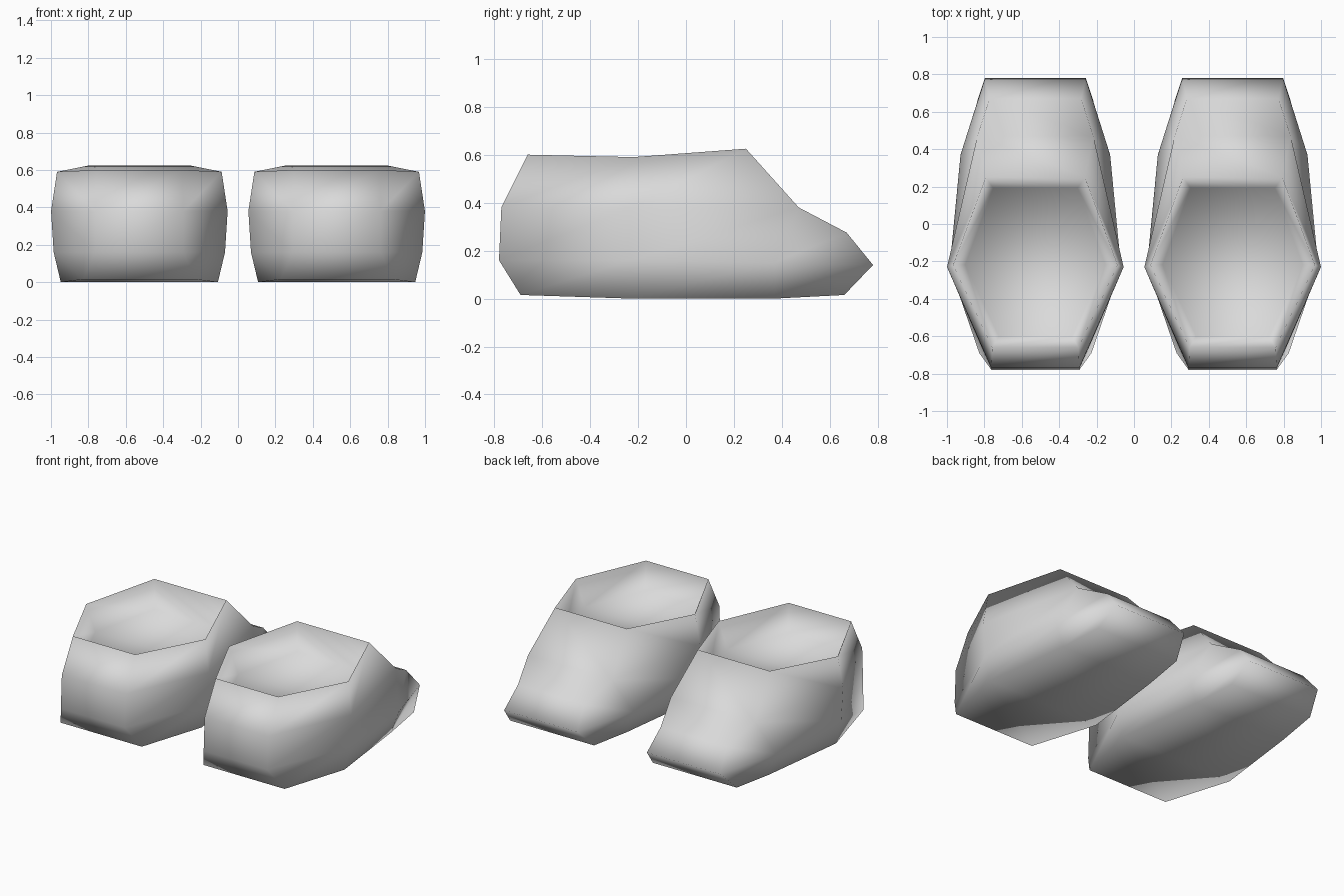
import bpy
import bmesh

if "Cube" in bpy.data.objects:
    bpy.data.objects.remove(bpy.data.objects["Cube"], do_unlink=True)

grey = bpy.data.materials.new("light_grey")
grey.use_nodes = True
colour = (0.7, 0.7, 0.7, 1)
grey.diffuse_color = colour
grey.node_tree.nodes["Principled BSDF"].inputs["Base Color"].default_value = colour

CENTRE = 0.5275  # sideways centre of each slipper

# Levels from sole to rim; each lists (half width, y, z) from heel to toe
SOLE = [(0.30, -0.69, 0.015), (0.42, -0.23, 0.0), (0.345, 0.37, 0.0), (0.31, 0.66, 0.015)]
LOW = [(0.235, -0.78, 0.16), (0.458, -0.23, 0.16), (0.40, 0.37, 0.15), (0.27, 0.78, 0.14)]
HIGH = [(0.235, -0.77, 0.38), (0.472, -0.23, 0.38), (0.31, 0.47, 0.38), (0.245, 0.67, 0.275)]
RIM = [(0.23, -0.66, 0.60), (0.44, -0.22, 0.59), (0.265, 0.25, 0.625)]
# Foot opening: the rim shrunk towards its middle and lowered
FLOOR = [(w * 0.85, -0.2 + (y + 0.2) * 0.87, z - 0.17) for w, y, z in RIM]


def make_slipper(name, centre):
    bm = bmesh.new()

    def level(points):
        # Matching left and right vertices
        return [[bm.verts.new((centre + side * w, y, z)) for w, y, z in points]
                for side in (-1, 1)]

    levels = [level(points) for points in (SOLE, LOW, HIGH, RIM, FLOOR)]
    sole, low, high, rim, floor = levels

    # Side walls, outside then inside
    for lower, upper in zip(levels, levels[1:]):
        for a, b in zip(lower, upper):
            for i in range(min(len(a), len(b)) - 1):
                bm.faces.new((a[i], a[i + 1], b[i + 1], b[i]))

    # Strips joining left and right
    def strip(*pairs):
        for (a, b), (c, d) in zip(pairs, pairs[1:]):
            bm.faces.new((a, b, d, c))

    def pair(lvl, i):
        return lvl[0][i], lvl[1][i]

    # Sole, heel with its inner wall, then toe and upper with the inner front wall
    strip(*[pair(sole, i) for i in range(4)])
    strip(*[pair(lvl, 0) for lvl in levels])
    strip(pair(sole, 3), pair(low, 3), pair(high, 3), pair(high, 2), pair(rim, 2), pair(floor, 2))
    # Inner floor
    strip(*[pair(floor, i) for i in range(3)])

    bmesh.ops.recalc_face_normals(bm, faces=bm.faces)
    for f in bm.faces:
        f.smooth = True

    mesh = bpy.data.meshes.new(name)
    bm.to_mesh(mesh)
    bm.free()
    mesh.materials.append(grey)
    obj = bpy.data.objects.new(name, mesh)
    bpy.context.collection.objects.link(obj)


make_slipper("left_slipper", CENTRE)
make_slipper("right_slipper", -CENTRE)
